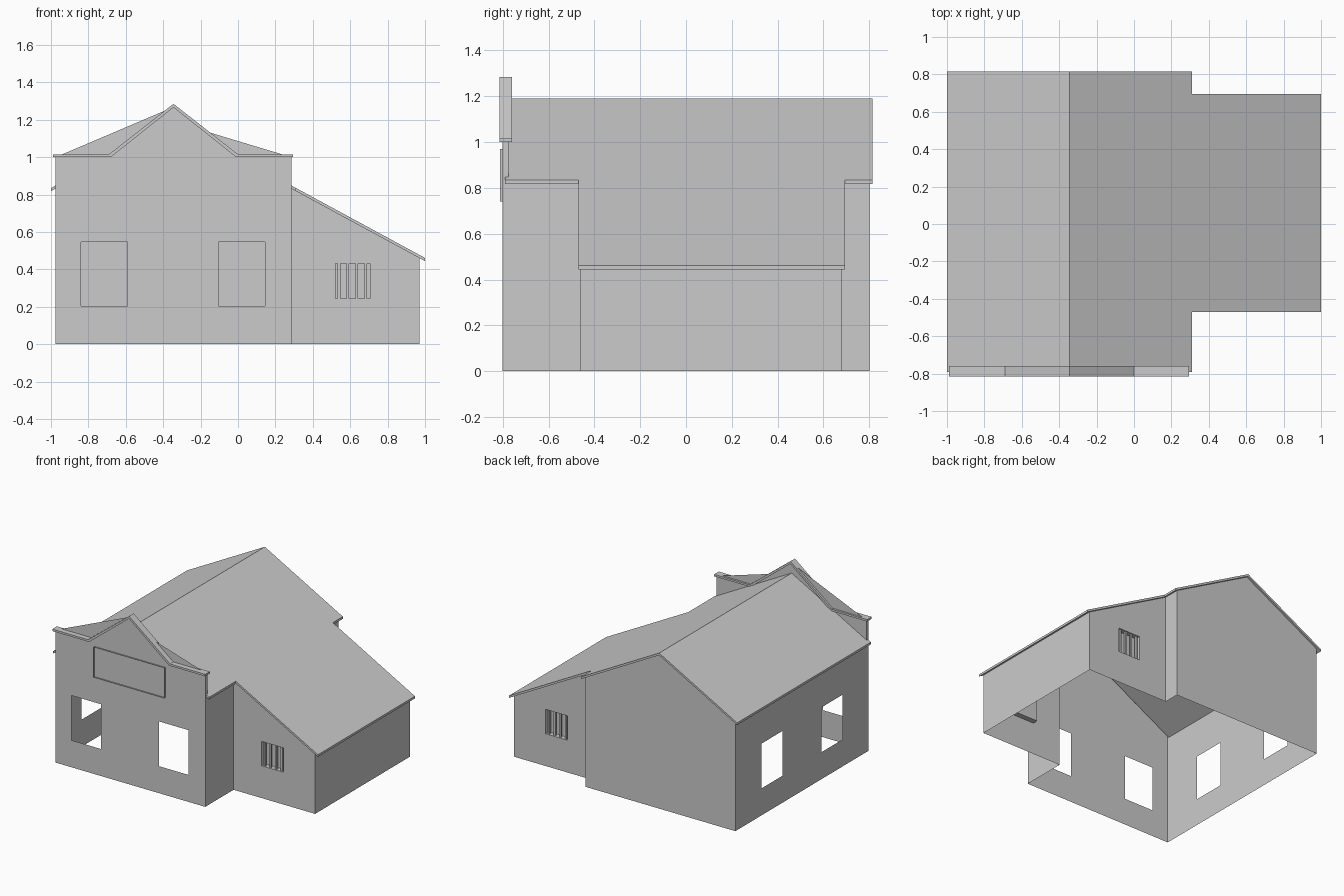
import bpy, bmesh
from mathutils import Vector

if "Cube" in bpy.data.objects:
    bpy.data.objects.remove(bpy.data.objects["Cube"])

RIDGE_X, RIDGE_Z, SLOPE, THICK = -0.345, 1.19, 0.542, 0.017
L, R, LEAN = -0.975, 0.285, 0.97          # wall planes in x
F, B, LF, LB = -0.80, 0.80, -0.46, 0.68   # wall planes in y


def roof_top(x):
    return RIDGE_Z - SLOPE * abs(x - RIDGE_X)


def under(x):
    return roof_top(x) - THICK


def finish(name, bm):
    me = bpy.data.meshes.new(name)
    bm.to_mesh(me)
    bm.free()
    ob = bpy.data.objects.new(name, me)
    bpy.context.collection.objects.link(ob)
    return ob


def rect(a0, a1, b0, b1):
    return [(a0, b0), (a1, b0), (a1, b1), (a0, b1)]


def sheet(name, outline, holes, place, normal):
    """Thin flat wall with openings; place maps 2D to 3D."""
    bm = bmesh.new()
    edges = []
    for loop in [outline] + holes:
        vs = [bm.verts.new(place(*p)) for p in loop]
        edges += [bm.edges.new((vs[i], vs[(i + 1) % len(vs)])) for i in range(len(vs))]
    bmesh.ops.triangle_fill(bm, use_beauty=True, edges=edges, normal=normal)
    bm.normal_update()
    bmesh.ops.reverse_faces(bm, faces=[f for f in bm.faces if f.normal.dot(Vector(normal)) < 0])
    return finish(name, bm)


def prism(name, profile, y0, y1):
    """Solid from an xz profile extruded along y."""
    bm = bmesh.new()
    face = bm.faces.new([bm.verts.new((x, y0, z)) for x, z in profile])
    ext = bmesh.ops.extrude_face_region(bm, geom=[face])
    bmesh.ops.translate(bm, vec=(0, y1 - y0, 0),
                        verts=[v for v in ext["geom"] if isinstance(v, bmesh.types.BMVert)])
    bmesh.ops.recalc_face_normals(bm, faces=bm.faces)
    return finish(name, bm)


def tube(name, loop, y0, y1, back, inward):
    """Open ring of thin sides around a loop, with an optional back panel."""
    bm = bmesh.new()
    a = [bm.verts.new((x, y0, z)) for x, z in loop]
    b = [bm.verts.new((x, y1, z)) for x, z in loop]
    for i in range(4):
        j = (i + 1) % 4
        bm.faces.new((a[i], a[j], b[j], b[i]))
    if back:
        bm.faces.new(b)
    bmesh.ops.recalc_face_normals(bm, faces=bm.faces)
    if inward:
        bmesh.ops.reverse_faces(bm, faces=bm.faces)
    return finish(name, bm)


def at_y(y):
    return lambda a, b: (a, y, b)


def at_x(x):
    return lambda a, b: (x, a, b)


# Front facade with stepped gable parapet
step = [(-0.005, 1.0), (RIDGE_X, 1.268), (-0.685, 1.0)]
win_z = (0.205, 0.545)
sheet("front_facade", [(L, 0), (R, 0), (R, 1.0)] + step + [(L, 1.0)],
      [rect(-0.84, -0.59, *win_z), rect(-0.105, 0.145, *win_z)], at_y(F), (0, -1, 0))

# Rear face and ends of the parapet above the roof
PB = -0.775
sheet("parapet_back", [(L, roof_top(L)), (RIDGE_X, RIDGE_Z), (R, roof_top(R)), (R, 1.0)]
      + step + [(L, 1.0)], [], at_y(PB), (0, 1, 0))
for name, x, n in (("left", L, -1), ("right", R, 1)):
    sheet("parapet_end_" + name, rect(F, PB, under(x), 1.0), [], at_x(x), (n, 0, 0))

# Parapet coping
prism("parapet_coping",
      [(-0.99, 1.0), (-0.68, 1.0), (RIDGE_X, 1.266), (-0.01, 1.0), (0.295, 1.0),
       (0.295, 1.015), (0.0, 1.015), (RIDGE_X, 1.285), (-0.69, 1.015), (-0.99, 1.015)],
      -0.815, -0.76)

# Sign frame
tube("sign_frame", rect(-0.645, -0.05, 0.74, 0.97), -0.811, F, False, False)

# Main side and back walls
sheet("left_wall", rect(F, B, 0, under(L)),
      [rect(-0.487, -0.235, *win_z), rect(0.235, 0.487, *win_z)], at_x(L), (-1, 0, 0))
for name, y0, y1 in (("front", F, LF), ("back", LB, B)):
    sheet("right_wall_" + name, rect(y0, y1, 0, under(R)), [], at_x(R), (1, 0, 0))
sheet("back_wall", [(L, 0), (R, 0), (R, under(R)), (RIDGE_X, under(RIDGE_X)), (L, under(L))],
      [], at_y(B), (0, 1, 0))

# Lean-to walls with recessed barred windows
sheet("lean_to_side", rect(LF, LB, 0, under(LEAN)), [], at_x(LEAN), (1, 0, 0))
opening = rect(0.52, 0.705, 0.245, 0.43)
for name, y, n in (("front", LF, -1), ("back", LB, 1)):
    sheet("lean_to_" + name, [(R, 0), (LEAN, 0), (LEAN, under(LEAN)), (R, under(R))],
          [opening], at_y(y), (0, n, 0))
    tube("window_recess_" + name, opening, y, y - n * 0.04, True, True)
    for i in range(4):
        x = 0.54 + i * 0.0475
        prism(f"window_bar_{name}_{i}", rect(x - 0.007, x + 0.007, 0.245, 0.43),
              y - n * 0.008, y - n * 0.022)

# Roof slabs
EL, ER, EE = -1.0, 0.31, 1.0
prism("main_roof",
      [(x, roof_top(x)) for x in (EL, RIDGE_X, ER)] + [(x, under(x)) for x in (ER, RIDGE_X, EL)],
      -0.79, 0.815)
prism("lean_to_roof", [(x, roof_top(x)) for x in (ER, EE)] + [(x, under(x)) for x in (EE, ER)],
      -0.47, 0.695)
